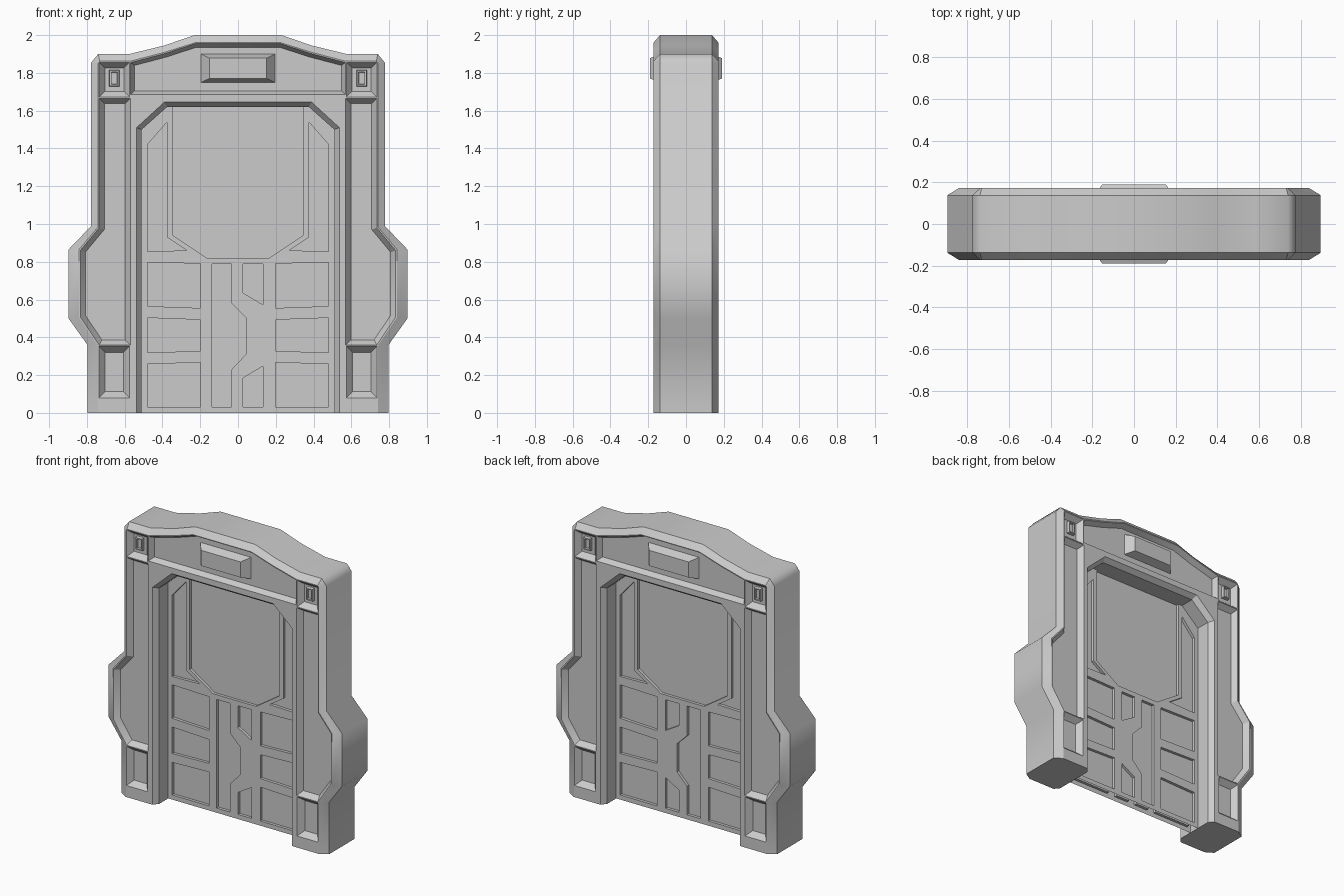
import bpy, bmesh, math

if "Cube" in bpy.data.objects:
    bpy.data.objects.remove(bpy.data.objects["Cube"])

FACE, EDGE, FLOOR, DOOR = 0.172, 0.138, 0.134, 0.038


def flip(pts):
    """Mirror a profile across x, keeping its winding."""
    return [(-x, z) for x, z in reversed(pts)]


def rect(x0, x1, z0, z1):
    return [(x0, z0), (x1, z0), (x1, z1), (x0, z1)]


def inset(pts, d):
    """Offset a counter-clockwise outline inwards by d."""
    out, n = [], len(pts)
    for i in range(n):
        (ax, az), (bx, bz), (cx, cz) = pts[i - 1], pts[i], pts[(i + 1) % n]
        l1, l2 = math.hypot(bx - ax, bz - az), math.hypot(cx - bx, cz - bz)
        n1 = (-(bz - az) / l1, (bx - ax) / l1)
        n2 = (-(cz - bz) / l2, (cx - bx) / l2)
        k = d / (1 + n1[0] * n2[0] + n1[1] * n2[1])
        out.append((bx + k * (n1[0] + n2[0]), bz + k * (n1[1] + n2[1])))
    return out


def loft(bm, sections):
    """Closed solid through matching outlines at given y values."""
    rings = [[bm.verts.new((x, y, z)) for x, z in pts] for y, pts in sections]
    n = len(rings[0])
    faces = [bm.faces.new(rings[0]), bm.faces.new(rings[-1][::-1])]
    for a, b in zip(rings, rings[1:]):
        faces += [bm.faces.new((a[i], b[i], b[(i + 1) % n], a[(i + 1) % n])) for i in range(n)]
    bmesh.ops.recalc_face_normals(bm, faces=faces)


def make(name, bm):
    me = bpy.data.meshes.new(name)
    bm.to_mesh(me)
    bm.free()
    ob = bpy.data.objects.new(name, me)
    bpy.context.collection.objects.link(ob)
    return ob


def carve(ob, cutter_bm):
    """Subtract the cutter, apply it and remove the helper."""
    cutter = make("cutter", cutter_bm)
    cutter.hide_render = True
    mod = ob.modifiers.new("pockets", 'BOOLEAN')
    mod.operation, mod.solver, mod.object = 'DIFFERENCE', 'EXACT', cutter
    me = bpy.data.meshes.new_from_object(ob.evaluated_get(bpy.context.evaluated_depsgraph_get()))
    ob.modifiers.clear()
    ob.data = me
    bpy.data.objects.remove(cutter)


# Frame: chamfered arch with two legs
outer = [(.797, 0), (.797, .36), (.897, .5), (.897, .865), (.777, .99), (.777, 1.855),
         (.74, 1.9), (.575, 1.9), (.39, 1.945), (.23, 2.0)]
ridge = [(.742, 0), (.742, .36), (.842, .505), (.842, .865), (.74, .985), (.74, 1.85),
         (.732, 1.862), (.57, 1.862), (.385, 1.91), (.225, 1.96)]
jamb = [(.375, 1.62), (.51, 1.5), (.51, 0)]
jamb_front = [(.39, 1.645), (.537, 1.51), (.537, 0)]
body = outer + flip(outer) + flip(jamb) + jamb
front = ridge + flip(ridge) + flip(jamb_front) + jamb_front
bm = bmesh.new()
loft(bm, [(-FACE, front), (-EDGE, body), (EDGE, body), (FACE, front)])
frame = make("door_frame", bm)

# Frame pockets: side panels, foot panels, corner squares and header
side = [(.57, .36), (.735, .36), (.835, .508), (.835, .86), (.735, .98), (.735, 1.665), (.57, 1.665)]
foot = rect(.575, .737, .08, .353)
corner = rect(.574, .735, 1.672, 1.856)
roof = [(.568, 1.685), (.568, 1.855), (.385, 1.903), (.225, 1.955)]
header = roof + flip(roof)
pockets = [(header, .02)]
for pts, d in ((side, .027), (foot, .032), (corner, .03)):
    pockets += [(pts, d), (flip(pts), d)]
cut = bmesh.new()
for s in (-1, 1):
    for pts, d in pockets:
        loft(cut, [(s * (FACE + .03), pts), (s * FACE, pts), (s * FLOOR, inset(pts, d))])
carve(frame, cut)

# Thin door with recessed window and panels, same on both faces, open underneath
bm = bmesh.new()
slab = [(-.515, 0), (.515, 0), (.515, 1.51), (.38, 1.63), (-.38, 1.63), (-.515, 1.51)]
loft(bm, [(-DOOR, slab), (DOOR, slab)])
door = make("door_slab", bm)
wing = [(-.48, .855), (-.27, .86), (-.375, .93), (-.375, 1.54), (-.48, 1.42)]
panels = [wing,
          [(-.48, .565), (-.198, .555), (-.198, .79), (-.48, .797)],
          [(-.48, .32), (-.198, .327), (-.198, .493), (-.48, .503)],
          [(-.48, .032), (-.198, .032), (-.198, .267), (-.48, .258)]]
panels += [flip(p) for p in panels]
panels += [
    [(-.345, .94), (-.165, .82), (.165, .82), (.345, .94), (.345, 1.622), (-.345, 1.622)],
    [(-.138, .032), (-.034, .032), (-.034, .23), (.042, .31), (.042, .505), (-.034, .58),
     (-.034, .787), (-.138, .787)],
    [(.027, .635), (.132, .573), (.132, .787), (.027, .787)],
    [(.027, .032), (.132, .032), (.132, .247), (.027, .185)]]
cut = bmesh.new()
for s in (-1, 1):
    for p in panels:
        loft(cut, [(s * (DOOR + .03), p), (s * (DOOR - .02), p)])
carve(door, cut)
bm = bmesh.new()
bm.from_mesh(door.data)
under = [f for f in bm.faces if all(v.co.z < .001 for v in f.verts)]
bmesh.ops.delete(bm, geom=under, context='FACES_ONLY')
bm.to_mesh(door.data)
bm.free()

# Raised plates in the header and hollow studs in the corner squares
plate = rect(-.195, .195, 1.75, 1.9)
plate_top = rect(-.152, .152, 1.77, 1.878)
stud = rect(.627, .683, 1.727, 1.817)
for s, where in ((-1, "front"), (1, "back")):
    bm = bmesh.new()
    loft(bm, [(s * (FLOOR - .01), plate), (s * FLOOR, plate), (s * .19, plate_top)])
    make("header_plate_" + where, bm)
    for pts, lr in ((stud, "right"), (flip(stud), "left")):
        bm = bmesh.new()
        loft(bm, [(s * (FLOOR - .01), pts), (s * .155, inset(pts, .004)),
                  (s * .155, inset(pts, .012)), (s * .142, inset(pts, .014))])
        make("corner_stud_%s_%s" % (where, lr), bm)

# Smooth the bends around the outside of the frame, keep the chamfers crisp
bpy.ops.object.select_all(action='DESELECT')
frame.select_set(True)
bpy.context.view_layer.objects.active = frame
bpy.ops.object.shade_smooth_by_angle(angle=math.radians(30))
verts = frame.data.vertices
for e in frame.data.edges:
    a, b = (verts[i].co for i in e.vertices)
    outside = abs(a.x) > .54 or a.z > 1.7
    if abs(a.y - b.y) > .2 and outside and a.z > .01:
        e.use_edge_sharp = False
